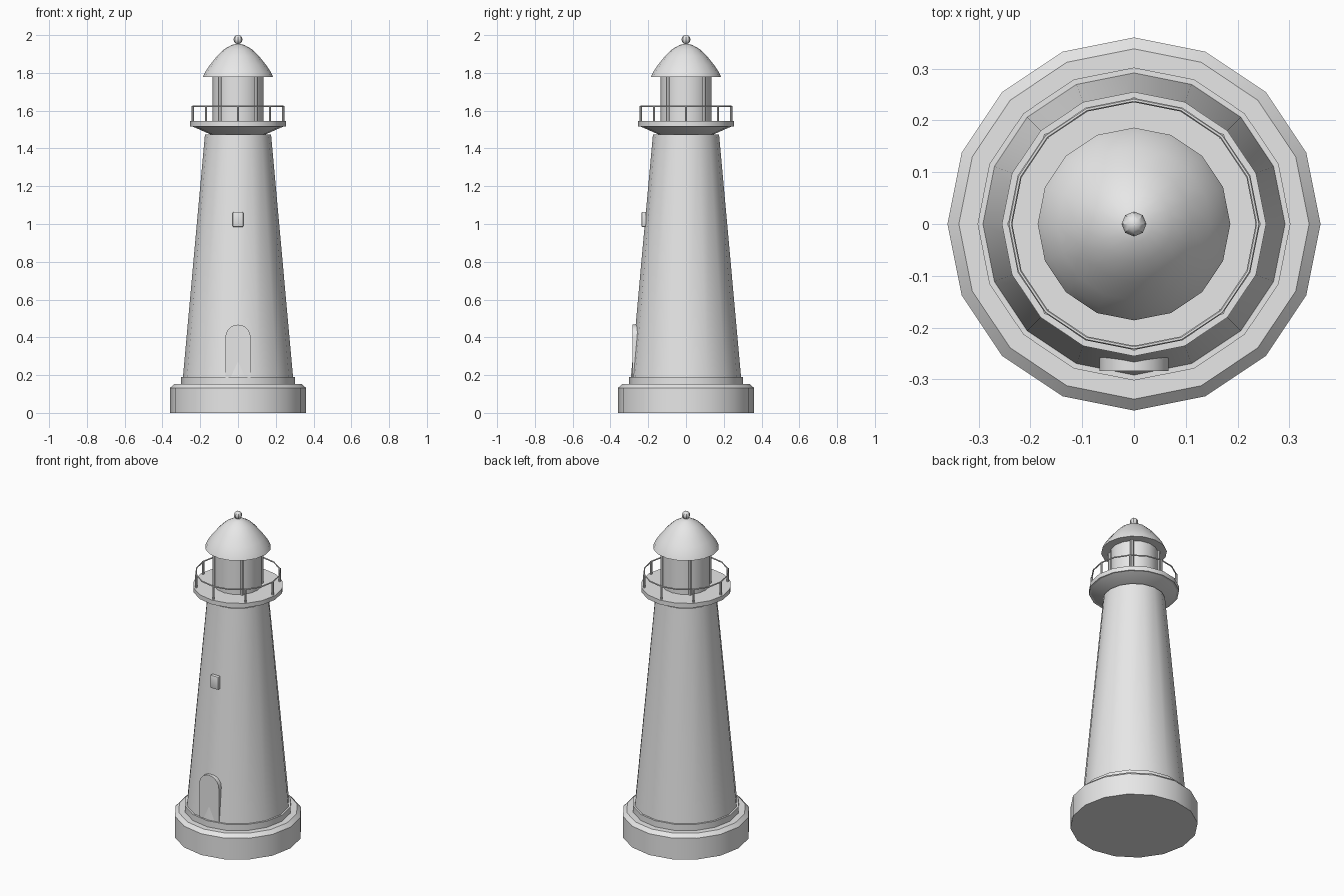
import bpy, bmesh, math
from mathutils import Matrix, Vector

if "Cube" in bpy.data.objects:
    bpy.data.objects.remove(bpy.data.objects["Cube"], do_unlink=True)

SIDES = 16

stone = bpy.data.materials.new("pale_grey")
stone.use_nodes = True
stone.diffuse_color = (0.8, 0.8, 0.8, 1)
stone.node_tree.nodes["Principled BSDF"].inputs["Base Color"].default_value = (0.8, 0.8, 0.8, 1)


def finish(bm, name):
    """Turn a bmesh into a smooth-shaded, coloured object."""
    bmesh.ops.recalc_face_normals(bm, faces=bm.faces)
    mesh = bpy.data.meshes.new(name)
    bm.to_mesh(mesh)
    bm.free()
    mesh.materials.append(stone)
    obj = bpy.data.objects.new(name, mesh)
    bpy.context.collection.objects.link(obj)
    bpy.ops.object.select_all(action="DESELECT")
    obj.select_set(True)
    bpy.context.view_layer.objects.active = obj
    bpy.ops.object.shade_smooth_by_angle(angle=math.radians(32))
    return obj


def lathe(name, profile):
    """Revolve (radius, height) points around z, closing both ends."""
    points = [(0, profile[0][1])] + profile + [(0, profile[-1][1])]
    bm = bmesh.new()
    verts = [bm.verts.new((r, 0, z)) for r, z in points]
    edges = [bm.edges.new(pair) for pair in zip(verts, verts[1:])]
    bmesh.ops.spin(bm, geom=verts + edges, cent=(0, 0, 0), axis=(0, 0, 1),
                   angle=math.tau, steps=SIDES)
    bmesh.ops.remove_doubles(bm, verts=bm.verts, dist=0.0005)
    return finish(bm, name)


def posts(name, count, start, ring, radius, low, high, segments):
    """Upright bars spaced evenly around a ring."""
    bm = bmesh.new()
    for i in range(count):
        a = start + math.tau * i / count
        place = Matrix.Translation((ring * math.cos(a), ring * math.sin(a), (low + high) / 2))
        bmesh.ops.create_cone(bm, cap_ends=True, segments=segments, radius1=radius,
                              radius2=radius, depth=high - low,
                              matrix=place @ Matrix.Rotation(a, 4, "Z"))
    return finish(bm, name)


# Masonry
lathe("foundation", [(0.36, 0), (0.36, 0.132), (0.338, 0.153)])
lathe("plinth_ring", [(0.302, 0.15), (0.302, 0.191)])
lathe("tower", [(0.292, 0.185), (0.175, 1.475)])

# Gallery
lathe("gallery_bracket", [(0.145, 1.474), (0.245, 1.518)])
lathe("gallery_deck", [(0.255, 1.517), (0.255, 1.544)])
posts("railing_posts", 8, 0, 0.239, 0.006, 1.54, 1.625, 8)

bm = bmesh.new()
for i in range(SIDES):
    a = math.tau * i / SIDES
    loop = []
    for k in range(6):
        t = math.tau * k / 6
        r = 0.239 + 0.004 * math.cos(t)
        loop.append(bm.verts.new((r * math.cos(a), r * math.sin(a), 1.623 + 0.004 * math.sin(t))))
bm.verts.ensure_lookup_table()
for i in range(SIDES):
    for k in range(6):
        j, m = (i + 1) % SIDES, (k + 1) % 6
        bm.faces.new([bm.verts[n] for n in (i * 6 + k, j * 6 + k, j * 6 + m, i * 6 + m)])
finish(bm, "hand_rail")

# Lantern room and roof
lathe("lantern_room", [(0.135, 1.54), (0.135, 1.78)])
posts("lantern_mullions", 4, math.pi / 4, 0.136, 0.011, 1.54, 1.78, 8)
lathe("dome_roof", [(0.186, 1.777), (0.174, 1.805), (0.148, 1.843), (0.112, 1.888),
                    (0.074, 1.925), (0.035, 1.947), (0.01, 1.954)])

bm = bmesh.new()
bmesh.ops.create_uvsphere(bm, u_segments=8, v_segments=6, radius=0.024,
                          matrix=Matrix.Translation((0, 0, 1.976)))
finish(bm, "roof_ball")

# Arched door slab
bm = bmesh.new()
half, spring = 0.067, 0.4
outline = [(-half, 0.188), (half, 0.188)]
outline += [(half * math.cos(math.pi * i / 10), spring + half * math.sin(math.pi * i / 10))
            for i in range(11)]
face = bm.faces.new([bm.verts.new((x, -0.284, z)) for x, z in outline])
back = bmesh.ops.extrude_face_region(bm, geom=[face], use_keep_orig=True)
bmesh.ops.translate(bm, vec=Vector((0, 0.026, 0)),
                    verts=[g for g in back["geom"] if isinstance(g, bmesh.types.BMVert)])
finish(bm, "door")

# Window block with softened edges
bm = bmesh.new()
bmesh.ops.create_cube(bm, size=1, matrix=Matrix.Translation((0, -0.223, 1.024))
                      @ Matrix.Diagonal((0.056, 0.024, 0.08, 1)))
bmesh.ops.bevel(bm, geom=bm.edges[:], offset=0.005, segments=2, profile=0.5, affect="EDGES")
finish(bm, "window")
